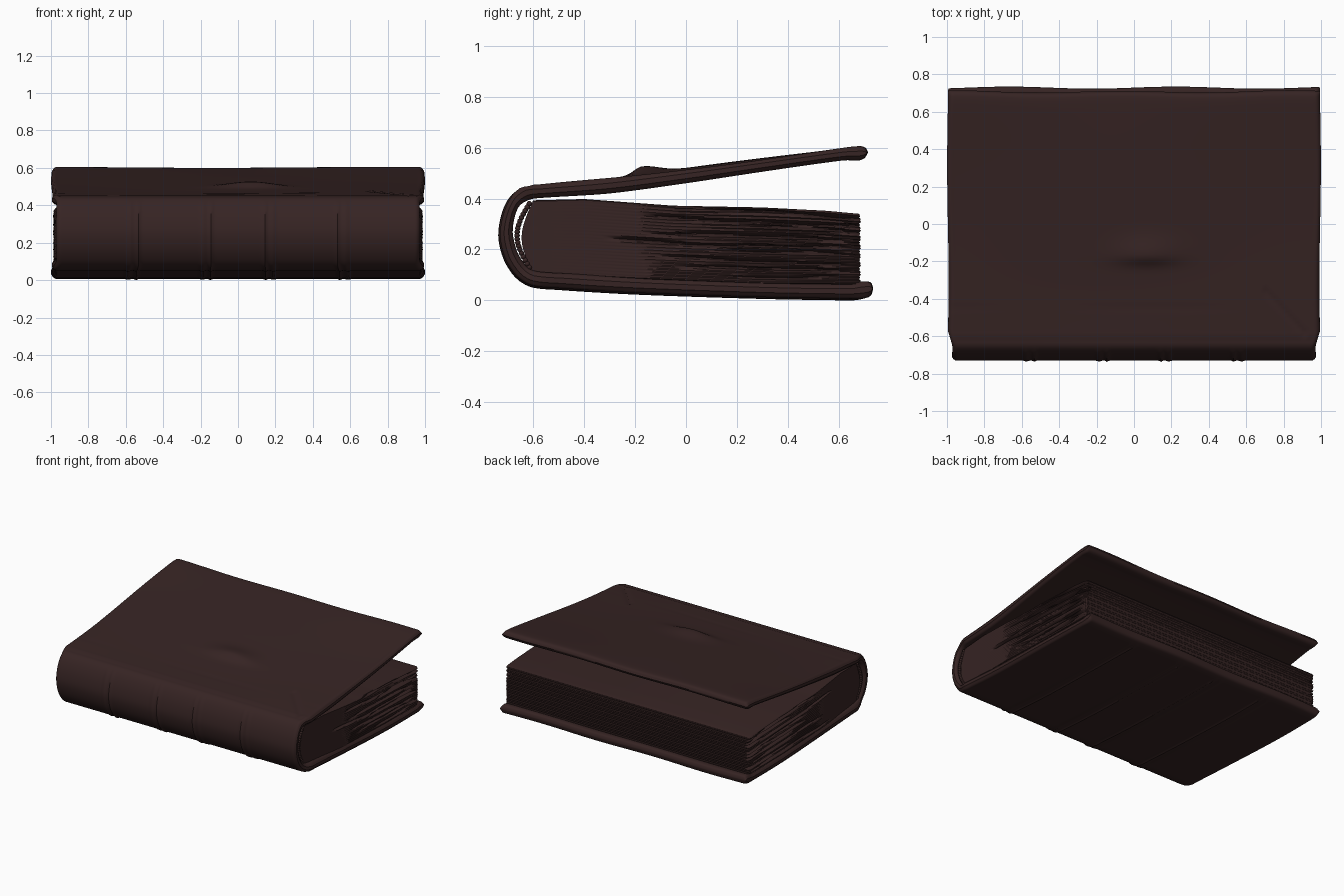
import bpy, bmesh, math, random
from mathutils import Vector

if "Cube" in bpy.data.objects:
    bpy.data.objects.remove(bpy.data.objects["Cube"])

random.seed(4)
leather = bpy.data.materials.new("dark_brown")
leather.diffuse_color = (0.037, 0.0175, 0.017, 1)
leather.use_nodes = True
leather.node_tree.nodes["Principled BSDF"].inputs["Base Color"].default_value = leather.diffuse_color


def finish(name, bm, angle):
    bmesh.ops.recalc_face_normals(bm, faces=bm.faces)
    mesh = bpy.data.meshes.new(name)
    bm.to_mesh(mesh)
    bm.free()
    mesh.materials.append(leather)
    ob = bpy.data.objects.new(name, mesh)
    bpy.context.collection.objects.link(ob)
    bpy.ops.object.select_all(action='DESELECT')
    ob.select_set(True)
    bpy.context.view_layer.objects.active = ob
    bpy.ops.object.shade_smooth_by_angle(angle=math.radians(angle))
    return ob


def bell(d, s):
    return math.exp(-(d / s) ** 2)


def lerp_table(table, y):
    for (a, za), (b, zb) in zip(table, table[1:]):
        if y <= b:
            return za + (zb - za) * max(0, (y - a) / (b - a))
    return table[-1][1]


# Wrap-around cover section: outer y, z and inner y, z from lower to upper fore-edge
section = [
    (.732, .040, .732, .045), (.722, .013, .722, .066), (.69, .002, .69, .070),
    (.64, .002, .65, .060), (.3, .008, .3, .065), (-.2, .025, -.2, .085),
    (-.5, .043, -.45, .10), (-.61, .055, -.59, .11), (-.665, .09, -.625, .13),
    (-.71, .16, -.66, .18), (-.73, .25, -.68, .26), (-.715, .34, -.67, .33),
    (-.68, .41, -.65, .37), (-.635, .445, -.61, .392), (-.58, .449, -.56, .398),
    (-.3, .475, -.3, .415), (0, .511, 0, .455), (.3, .55, .3, .50),
    (.62, .593, .62, .545), (.68, .598, .68, .545), (.70, .592, .70, .555),
    (.71, .575, .71, .572)]


def smooth_path(pts):
    """Catmull-Rom through the paired points, denser on long spans."""
    pts = [Vector(p) for p in pts]
    out = []
    for i in range(len(pts) - 1):
        b, c = pts[i], pts[i + 1]
        span = (c - b).length
        a, d = pts[max(i - 1, 0)], pts[min(i + 2, len(pts) - 1)]
        # tangents limited by span so short rims do not overshoot
        m0 = (c - a) * (span / max((c - a).length, 1e-6)) * 0.9
        m1 = (d - b) * (span / max((d - b).length, 1e-6)) * 0.9
        n = max(3, int(span / .025))
        for k in range(n):
            t = k / n
            out.append(b * (2*t**3 - 3*t*t + 1) + m0 * (t**3 - 2*t*t + t)
                       + c * (3*t*t - 2*t**3) + m1 * (t**3 - t*t))
    return out + [pts[-1]]


path = smooth_path([Vector(p) for p in section])
spine_i = min(range(len(path)), key=lambda i: path[i][0])
BANDS = (-.57, -.17, .17, .57)


def relief(x, y, z, upper):
    """Height added to the outer leather: bands, creases and folds."""
    h = 0
    if not upper or z < .42:
        fade = min(1, max(0, (.43 - z) / .05)) * min(1, max(0, (.70 - y) / .05))
        h += fade * sum(.007 * bell(x - b - o, .009) for b in BANDS for o in (-.022, .022))
    if upper and y > -.66:
        h -= .010 * bell(y + .625, .012)                          # hinge groove
        h -= .004 * bell(y + .455, .008) * (.5 + .5 * math.sin(5 * x + 1))
        h += .030 * bell(x - .07, .17) * bell(y + .17, .045 if y < -.17 else .09)
        h += .005 * math.sin(3.1 * x + 2) * math.sin(4 * y + 1) * min(1, (y + .66) * 3)
        s = ((x - .70) * .23 - (y + .35) * .25) / .34             # diagonal crease
        along = ((x - .70) * .23 - (y + .35) * .25) / .1154
        across = ((x - .70) * .25 + (y + .35) * .23) / .34
        if 0 < along < 1:
            h -= .006 * bell(across, .012)
    return h


# Cover with spine, lofted along x
steps = [i / 78 * .97 for i in range(-78, 79)]
rim = [.978, .986, .993, .998, 1.0]
xs = [-r for r in reversed(rim)] + steps + rim
bm = bmesh.new()
rows = []
for x in xs:
    d = 1 - abs(x)
    thick = max(.35, math.sqrt(max(0, 1 - (1 - min(1, d / .024)) ** 2)))
    outer, inner = [], []
    for i, p in enumerate(path):
        q, r = path[min(i + 1, len(path) - 1)], path[max(i - 1, 0)]
        t = Vector((q[0] - r[0], q[1] - r[1])).normalized()
        n = Vector((-t.y, t.x))
        upper = i > spine_i
        o, m = Vector(p[:2]), Vector(p[2:])
        mid = (o + m) / 2
        o = mid + (o - mid) * thick
        m = mid + (m - mid) * thick
        o += n * relief(x, o.x, o.y, upper) * min(1, d / .03)
        # worn, slightly wavy fore-edges and narrower spine
        wave = .005 * math.sin(7 * x + (2 if upper else 0)) * max(0, p[0] - .4) / .3 - .004 * max(0, p[0])
        w = .995 - .025 * min(1, max(0, (-p[0] - .58) / .08)) + .004 * math.sin(5 * p[0])
        outer.append(bm.verts.new((x * w, o.x + wave, o.y)))
        inner.append(bm.verts.new((x * w, m.x + wave, m.y)))
    rows.append(outer + inner[::-1])
for a, b in zip(rows, rows[1:]):
    for k in range(len(a)):
        j = (k + 1) % len(a)
        bm.faces.new((a[k], a[j], b[j], b[k]))
for row in (rows[0], rows[-1]):                    # rims at head and tail
    n = len(row)
    for k in range(n // 2 - 1):
        bm.faces.new((row[k], row[k + 1], row[n - 2 - k], row[n - 1 - k]))
finish("leather_cover", bm, 50)

# Page block: stacked outlines with ragged gaps on the head, tail and fore-edge
low = [(-.66, .11), (-.59, .10), (-.2, .08), (.3, .06), (.69, .058)]
high = [(-.66, .37), (-.6, .388), (-.4, .393), (-.05, .367), (.3, .36), (.55, .347), (.69, .334)]
LAYERS, STATIONS = 72, 64


def make_gaps():
    return [(t + random.uniform(-.02, .02), random.uniform(-.35, .25),
             random.uniform(.6, .8), random.uniform(.02, .045), random.uniform(0, 6))
            for t in (.10, .20, .31, .42, .52, .63, .74, .84, .93)]


gaps = {-1: make_gaps(), 1: make_gaps()}


def half_width(side, t, y):
    w = .955 + .03 * min(1, max(0, (y + .62) / .5))
    for t0, start, end, depth, phase in gaps[side]:
        fade = min(1, max(0, (y - start) / .15)) * min(1, max(0, (end - y) / .1))
        centre = t0 + .018 * math.sin(6 * y + phase) + .008 * math.sin(17 * y + phase)
        w -= depth * fade * bell(t - centre, .017)
    w += .003 * math.sin(t * 150) * min(1, max(0, y + .5))
    return w - .012 * max(0, (y - .66) / .025)


bm = bmesh.new()
rings = []
for k in range(LAYERS + 1):
    t = k / LAYERS
    y0 = -.60 - .045 * math.sin(math.pi * t)
    y1 = .683 + .0025 * math.sin(k * 2.1) + .002 * math.sin(k * .7)
    left, right = [], []
    for j in range(STATIONS + 1):
        y = y0 + (y1 - y0) * j / STATIONS
        z0, z1 = lerp_table(low, y), lerp_table(high, y)
        z = z0 + (z1 - z0) * t
        soft = .006 if k in (0, LAYERS) else 0
        left.append(bm.verts.new((-half_width(-1, t, y) + soft, y, z)))
        right.append(bm.verts.new((half_width(1, t, y) - soft, y, z)))
    rings.append(left + right[::-1])
for a, b in zip(rings, rings[1:]):
    for k in range(len(a)):
        j = (k + 1) % len(a)
        bm.faces.new((a[k], a[j], b[j], b[k]))
for ring in (rings[0], rings[-1]):
    n = len(ring)
    for k in range(n // 2 - 1):
        bm.faces.new((ring[k], ring[k + 1], ring[n - 2 - k], ring[n - 1 - k]))
finish("page_block", bm, 35)

# Beaded headbands between the spine and the pages
bm = bmesh.new()
for side in (-1, 1):
    for i in range(19):
        t = i / 18
        res = bmesh.ops.create_icosphere(bm, subdivisions=2, radius=.011)
        bmesh.ops.translate(bm, verts=res['verts'], vec=(
            side * .952, -.615 - .048 * math.sin(math.pi * t), .125 + .25 * t))
finish("headbands", bm, 60)

# Rest the book on the ground
parts = list(bpy.context.collection.objects)
lowest = min(v.co.z for ob in parts for v in ob.data.vertices)
for ob in parts:
    for v in ob.data.vertices:
        v.co.z -= lowest
